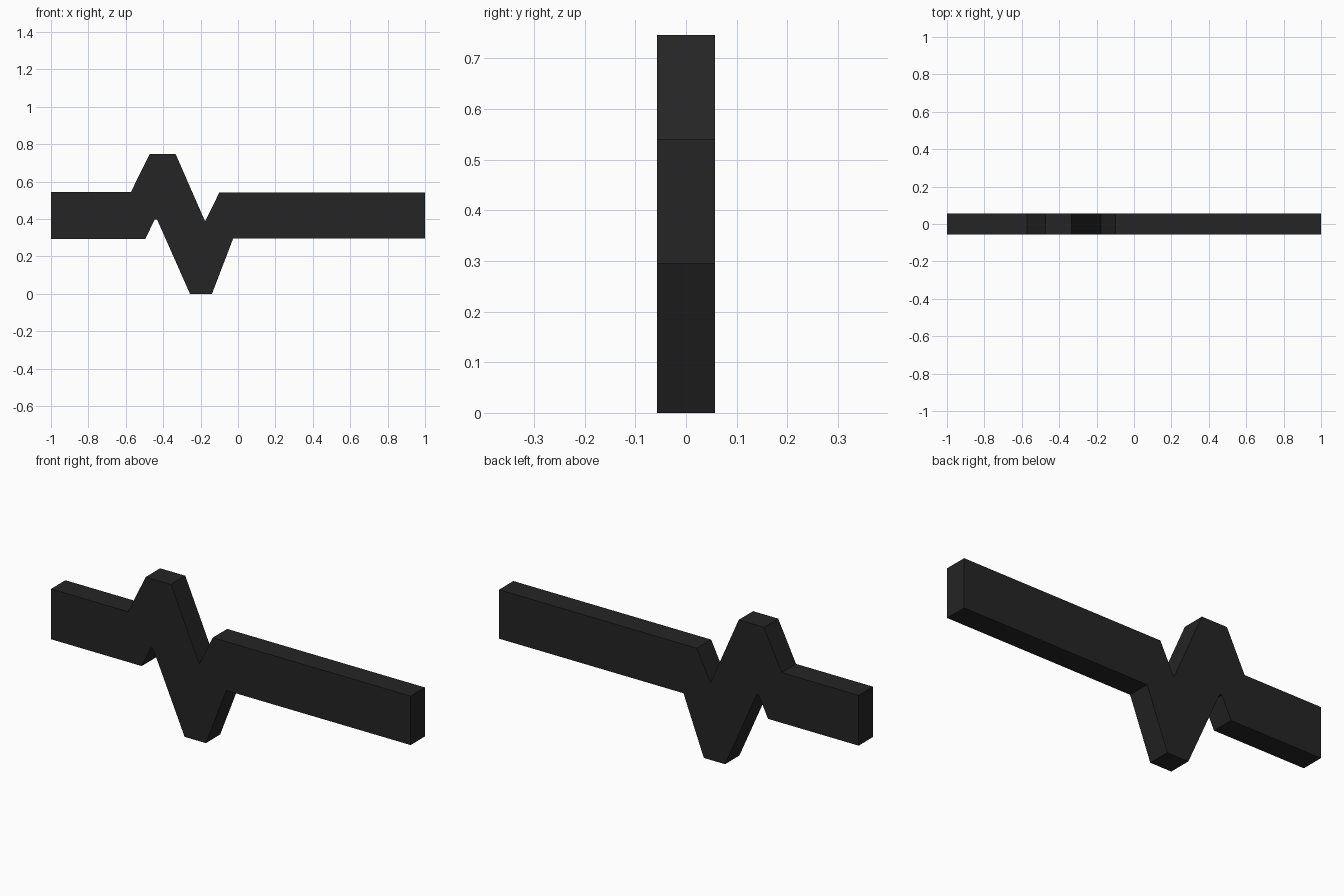
import bpy, bmesh

if "Cube" in bpy.data.objects:
    bpy.data.objects.remove(bpy.data.objects["Cube"])

# Outline of the pulse line in the front (x, z) plane
OUTLINE = [
    (-1.0, 0.292), (-0.496, 0.292), (-0.445, 0.398), (-0.433, 0.398),
    (-0.257, 0.0), (-0.139, 0.0), (-0.026, 0.295), (1.0, 0.295),
    (1.0, 0.541), (-0.10, 0.541), (-0.176, 0.387), (-0.333, 0.746),
    (-0.473, 0.746), (-0.572, 0.545), (-1.0, 0.545),
]
HALF_DEPTH = 0.057

black = bpy.data.materials.new("charcoal black")
black.diffuse_color = (0.018, 0.018, 0.018, 1)
black.use_nodes = True
black.node_tree.nodes["Principled BSDF"].inputs["Base Color"].default_value = black.diffuse_color

# Pulse bar: front outline extruded to the back
bm = bmesh.new()
front = bm.faces.new([bm.verts.new((x, -HALF_DEPTH, z)) for x, z in OUTLINE])
extruded = bmesh.ops.extrude_face_region(bm, geom=[front], use_keep_orig=True)
verts = [v for v in extruded["geom"] if isinstance(v, bmesh.types.BMVert)]
bmesh.ops.translate(bm, verts=verts, vec=(0, 2 * HALF_DEPTH, 0))
bmesh.ops.recalc_face_normals(bm, faces=bm.faces)
mesh = bpy.data.meshes.new("pulse_bar")
bm.to_mesh(mesh)
bm.free()
mesh.materials.append(black)
bpy.context.collection.objects.link(bpy.data.objects.new("pulse_bar", mesh))
